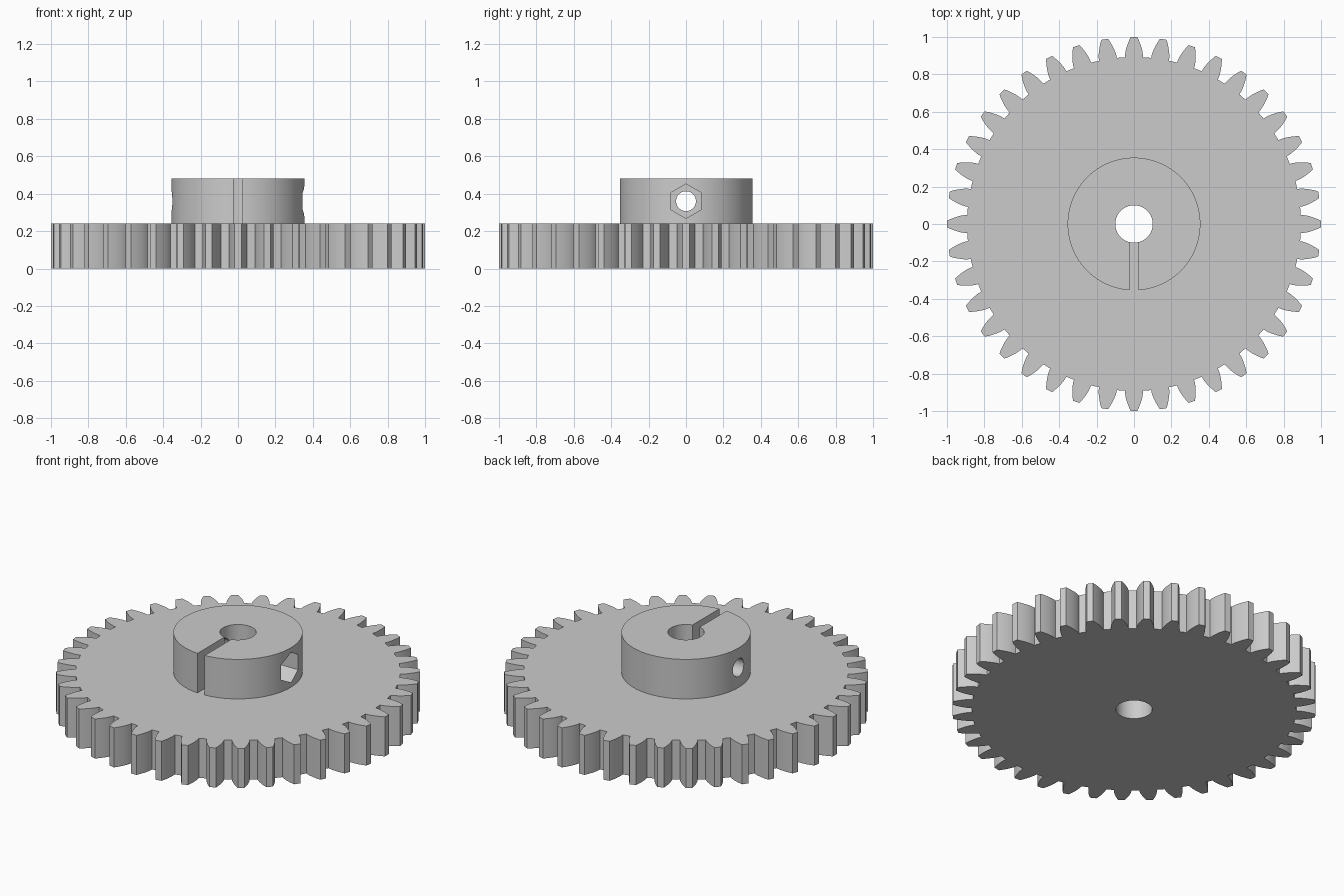
import bpy, bmesh, math

cube = bpy.data.objects.get("Cube")
if cube:
    bpy.data.objects.remove(cube, do_unlink=True)

TEETH = 40
MODULE = 2 / (TEETH + 2)
PITCH_R = MODULE * TEETH / 2
ROOT_R = PITCH_R - 1.25 * MODULE
PRESSURE = math.radians(20)
BASE_R = PITCH_R * math.cos(PRESSURE)
FACE_Z, HUB_Z = 0.24, 0.48
HUB_R, BORE_R = 0.355, 0.10
SCREW_Z = 0.36

steel = bpy.data.materials.new("plain grey")
steel.use_nodes = True
GREY = (0.6, 0.6, 0.6, 1)
steel.diffuse_color = GREY
steel.node_tree.nodes["Principled BSDF"].inputs["Base Color"].default_value = GREY


def prism(name, outline, z0, z1):
    """Extrude a closed 2D outline between two heights."""
    bm = bmesh.new()
    face = bm.faces.new([bm.verts.new((x, y, z0)) for x, y in outline])
    out = bmesh.ops.extrude_face_region(bm, geom=[face])
    top = [v for v in out["geom"] if isinstance(v, bmesh.types.BMVert)]
    bmesh.ops.translate(bm, verts=top, vec=(0, 0, z1 - z0))
    bmesh.ops.recalc_face_normals(bm, faces=bm.faces)
    mesh = bpy.data.meshes.new(name)
    bm.to_mesh(mesh)
    bm.free()
    mesh.materials.append(steel)
    obj = bpy.data.objects.new(name, mesh)
    bpy.context.collection.objects.link(obj)
    return obj


def polar(r, a):
    return r * math.cos(a), r * math.sin(a)


def ring(radius, sides):
    return [polar(radius, math.tau * i / sides) for i in range(sides)]


def combine(target, tool, operation):
    """Apply a boolean and discard the tool."""
    mod = target.modifiers.new(tool.name, "BOOLEAN")
    mod.operation, mod.solver, mod.object = operation, "EXACT", tool
    bpy.ops.object.select_all(action="DESELECT")
    bpy.context.view_layer.objects.active = target
    target.select_set(True)
    bpy.ops.object.modifier_apply(modifier=mod.name)
    bpy.data.objects.remove(tool, do_unlink=True)


def involute(angle):
    return math.tan(angle) - angle


def half_tooth_angle(r):
    a = math.acos(min(1, BASE_R / r))
    return math.pi / (2 * TEETH) + involute(PRESSURE) - involute(a)


# Toothed wheel with involute flanks
STEPS = 6
radii = [ROOT_R + (1 - ROOT_R) * i / STEPS for i in range(STEPS + 1)]
flank = [(r, half_tooth_angle(r)) for r in radii]
outline = []
for t in range(TEETH):
    centre = math.tau * t / TEETH
    outline += [polar(r, centre - h) for r, h in flank]
    outline += [polar(r, centre + h) for r, h in reversed(flank)]
gear = prism("toothed_wheel_with_hub", outline, 0, FACE_Z)

# Raised hub
combine(gear, prism("hub", ring(HUB_R, 128), FACE_Z - 0.04, HUB_Z), "UNION")

# Shaft bore and clamping slot
combine(gear, prism("bore", ring(BORE_R, 64), -0.1, HUB_Z + 0.1), "DIFFERENCE")
slot = [(-0.024, -0.5), (0.024, -0.5), (0.024, 0), (-0.024, 0)]
combine(gear, prism("slot", slot, FACE_Z, HUB_Z + 0.1), "DIFFERENCE")

# Cross screw hole and hexagonal nut pocket on the left side
for name, radius, sides, x0, x1 in (("screw_hole", 0.053, 48, -0.5, 0.5),
                                    ("nut_pocket", 0.092, 6, 0.2, 0.5)):
    cutter = prism(name, ring(radius, sides), x0, x1)
    cutter.rotation_euler.y = math.pi / 2
    cutter.location.z = SCREW_Z
    bpy.context.view_layer.update()
    combine(gear, cutter, "DIFFERENCE")

gear.select_set(True)
bpy.context.view_layer.objects.active = gear
bpy.ops.object.shade_smooth_by_angle(angle=math.radians(25))
